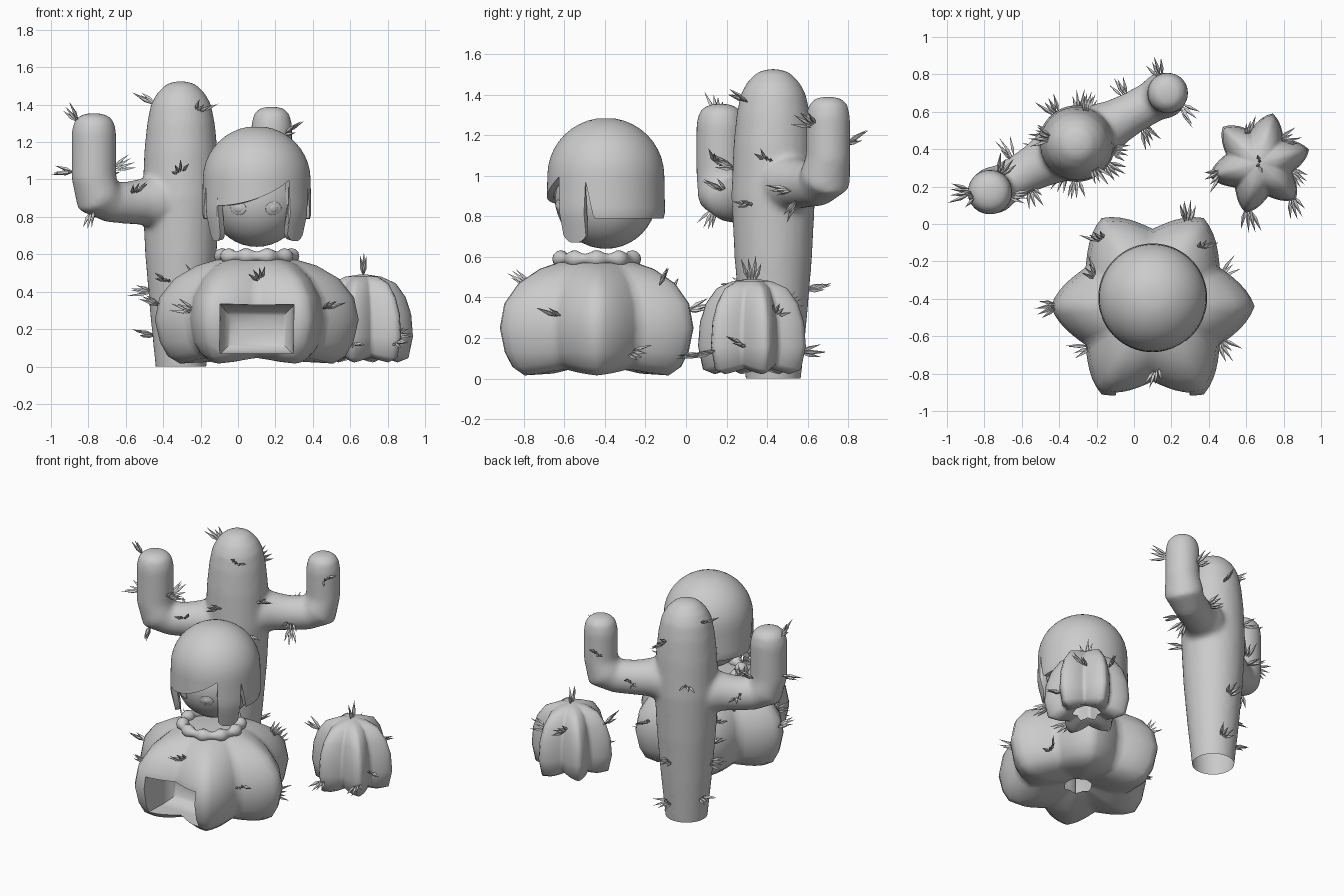
import bpy, bmesh, math, random
from mathutils import Vector
from mathutils.bvhtree import BVHTree

if "Cube" in bpy.data.objects:
    bpy.data.objects.remove(bpy.data.objects["Cube"])

random.seed(4)
GREY = bpy.data.materials.new("plain grey")
GREY.diffuse_color = (0.6, 0.6, 0.6, 1)
GREY.use_nodes = True
GREY.node_tree.nodes["Principled BSDF"].inputs["Base Color"].default_value = GREY.diffuse_color


def finish(name, bm, angle=40):
    """Turn a bmesh into a shaded object."""
    bmesh.ops.recalc_face_normals(bm, faces=bm.faces)
    me = bpy.data.meshes.new(name)
    bm.to_mesh(me)
    bm.free()
    me.materials.append(GREY)
    ob = bpy.data.objects.new(name, me)
    bpy.context.collection.objects.link(ob)
    shade(ob, angle)
    return ob


def shade(ob, angle):
    bpy.ops.object.select_all(action='DESELECT')
    ob.select_set(True)
    bpy.context.view_layer.objects.active = ob
    bpy.ops.object.shade_smooth_by_angle(angle=math.radians(angle))


def modify(ob, kind, **settings):
    """Add a modifier and apply it."""
    mod = ob.modifiers.new(kind.lower(), kind)
    for key, value in settings.items():
        setattr(mod, key, value)
    bpy.context.view_layer.objects.active = ob
    bpy.ops.object.modifier_apply(modifier=mod.name)


def open_foot(ob, test):
    """Remove the faces that close the underside."""
    bm = bmesh.new()
    bm.from_mesh(ob.data)
    bmesh.ops.delete(bm, geom=[f for f in bm.faces if test(f)], context='FACES')
    bm.to_mesh(ob.data)
    bm.free()


def skin(bm, rings, cap_start=True, cap_end=True):
    """Bridge rings of points into a closed-around surface."""
    vs = [[bm.verts.new(p) for p in r] for r in rings]
    n = len(vs[0])
    for a, b in zip(vs, vs[1:]):
        for i in range(n):
            bm.faces.new((a[i], a[(i + 1) % n], b[(i + 1) % n], b[i]))
    if cap_start:
        bm.faces.new(vs[0])
    if cap_end:
        bm.faces.new(vs[-1])


def tube(name, origin, heading, path):
    """Round tube in a vertical plane; path holds (distance, z, radius)."""
    h = Vector((math.cos(heading), math.sin(heading), 0))
    side, up = Vector((-h.y, h.x, 0)), Vector((0, 0, 1))
    rings = []
    for i, (d, z, r) in enumerate(path):
        a, b = path[max(i - 1, 0)], path[min(i + 1, len(path) - 1)]
        t = Vector((b[0] - a[0], b[1] - a[1])).normalized()
        across = h * t.y - up * t.x
        c = Vector((origin[0], origin[1], 0)) + h * d + up * z
        rings.append([c + r * (math.cos(k * math.tau / 24) * across + math.sin(k * math.tau / 24) * side)
                      for k in range(24)])
    bm = bmesh.new()
    skin(bm, rings)
    return finish(name, bm, 60)


def lobed(name, centre, profile, phase, depth, lift):
    """Six-ribbed body; profile holds (radius, z, rib strength)."""
    rings = []
    for r, z, k in profile:
        ring = []
        for i in range(72):
            a = i * math.tau / 72
            tri = abs(((i / 12 + 0.5) % 1) - 0.5) * 2
            f = 0.75 * tri + 0.25 * (1 - math.cos(6 * a)) / 2
            q = r * (1 - depth * k * f)
            ring.append((centre[0] + q * math.cos(a + phase), centre[1] + q * math.sin(a + phase),
                         z + (lift * f * k if z < 0.1 else 0)))
        rings.append(ring)
    bm = bmesh.new()
    skin(bm, rings)
    return finish(name, bm, 80)


def spines(name, body, centre, spots):
    """Fans of spikes on a body at (angle, height, upward lean); height None means the crown."""
    tree = BVHTree.FromObject(body, bpy.context.evaluated_depsgraph_get())
    bm = bmesh.new()
    for deg, z, lean in spots:
        a = math.radians(deg)
        out = Vector((math.cos(a), math.sin(a), 0))
        c = Vector((centre[0], centre[1], z or 0))
        start, ray = (c + Vector((0, 0, 3)), Vector((0, 0, -1))) if z is None else (c + out * 0.6, -out)
        hit, nor = tree.ray_cast(start, ray)[:2]
        if hit is None:
            continue
        aim = nor if z is None else (nor + out * 0.3 + Vector((0, 0, lean))).normalized()
        u = Vector((-out.y, out.x, 0))
        turn = random.uniform(-0.8, 0.8) if z else 0
        u = (u * math.cos(turn) + aim.cross(u) * math.sin(turn)).normalized()
        v = aim.cross(u).normalized()
        for s in (-1.5, -0.5, 0.5, 1.5):
            d = (aim + u * s * 0.24 + v * random.uniform(-0.2, 0.2)).normalized()
            p = hit + u * s * 0.01 - aim * 0.01
            w = d.cross(v).normalized()
            x = d.cross(w)
            L = random.uniform(0.09, 0.135)
            mid = [bm.verts.new(p + d * L * 0.4 + 0.011 * e) for e in (w, x, -w, -x)]
            base, tip = bm.verts.new(p), bm.verts.new(p + d * L)
            for i in range(4):
                bm.faces.new((mid[i], mid[(i + 1) % 4], tip))
                bm.faces.new((mid[(i + 1) % 4], mid[i], base))
    finish(name, bm, 10)


# Tall cactus: trunk and two bent arms blended into one skin, open at the foot
T = (-0.305, 0.43)
cactus = tube("tall_cactus", T, 0, [(0, -0.06, 0.13), (0, 0, 0.137), (0, 0.3, 0.167), (0, 0.6, 0.192), (0, 0.9, 0.207),
              (0, 1.15, 0.197), (0, 1.3, 0.182), (0, 1.4, 0.162), (0, 1.46, 0.13), (0, 1.51, 0.08), (0, 1.527, 0.02)])


def arm(name, heading, reach, low, top, r):
    return tube(name, T, heading, [(0.05, low, 0.15), (0.18, low, 0.14), (0.25, low, 0.122), (0.33, low - 0.005, 0.113),
                (reach - 0.1, low, 0.11), (reach - 0.025, low + 0.03, 0.128), (reach, low + 0.13, r),
                (reach, top - 0.1, r), (reach, top - 0.04, r * 0.88), (reach, top - 0.01, r * 0.6), (reach, top, r * 0.2)])


for piece in (arm("left_arm", math.radians(209.2), 0.533, 0.88, 1.355, 0.12),
              arm("right_arm", math.radians(29.1), 0.555, 0.96, 1.39, 0.11)):
    modify(cactus, 'BOOLEAN', operation='UNION', solver='EXACT', object=piece)
    bpy.data.objects.remove(piece)
modify(cactus, 'REMESH', mode='VOXEL', voxel_size=0.015)
modify(cactus, 'SMOOTH', factor=0.5, iterations=12)
# level and open the foot
bm = bmesh.new()
bm.from_mesh(cactus.data)
bmesh.ops.bisect_plane(bm, geom=bm.verts[:] + bm.edges[:] + bm.faces[:], plane_co=(0, 0, 0), plane_no=(0, 0, 1),
                       clear_inner=True)
bm.to_mesh(cactus.data)
bm.free()
shade(cactus, 60)
spines("trunk_spines", cactus, T, [(170, 1.41, 0.4), (305, 1.37, 0.4), (268, 1.04, 0.5), (165, 0.17, 0.1),
       (190, 0.4, 0.2), (245, 0.46, 0.4), (75, 1.27, 0.2), (325, 0.86, 0.1), (85, 0.44, 0.2), (75, 0.13, 0.1),
       (125, 1.0, 0.2), (350, 1.08, 0.4)])
spines("left_arm_spines", cactus, (-0.77, 0.17), [(190, 1.32, 0.8), (180, 1.04, 0.1), (250, 0.82, -0.5),
       (350, 1.06, 0.4), (60, 1.02, 0.5)])
spines("left_branch_spines", cactus, (-0.6, 0.265), [(300, 0.93, 0.1), (120, 0.9, 0.1)])
spines("right_arm_spines", cactus, (0.18, 0.70), [(115, 1.16, 0.5), (315, 1.25, 0.6)])
spines("right_branch_spines", cactus, (0.0, 0.6), [(300, 0.93, 0.1), (300, 0.87, -0.7), (120, 0.97, 0.1)])

# Small ribbed cactus
S = (0.67, 0.325)
small = lobed("small_cactus", S, [(0.09, 0.06, 0.5), (0.19, 0.022, 0.9), (0.25, 0.045, 1), (0.275, 0.16, 1),
              (0.265, 0.28, 1), (0.235, 0.37, 1), (0.18, 0.445, 0.9), (0.1, 0.48, 0.6), (0.02, 0.492, 0)],
              math.radians(15), 0.33, 0.03)
spines("small_cactus_spines", small, S, [(0, None, 0), (110, 0.36, 0.3), (45, 0.32, 0.3), (195, 0.38, 0.3),
       (257, 0.12, 0.1), (312, 0.13, 0.1), (345, 0.17, 0.1)])
open_foot(small, lambda f: len(f.verts) > 20 and f.normal.z < 0)

# Broad ribbed body with a rounded hollow cut into the front
B = (0.1, -0.44)
body = lobed("ribbed_body", B, [(0.09, 0.07, 0.3), (0.25, 0.025, 0.9), (0.41, 0.016, 1), (0.475, 0.055, 1),
             (0.517, 0.13, 1), (0.545, 0.25, 1), (0.52, 0.37, 1), (0.44, 0.47, 1), (0.32, 0.54, 0.8), (0.2, 0.575, 0.4),
             (0.13, 0.585, 0)], 0, 0.24, 0.03)
spines("body_spines", body, B, [(128, 0.42, 0.5), (152, 0.45, 0.4), (180, 0.33, 0.2), (212, 0.3, 0.3),
       (273, 0.47, 0.3), (332, 0.31, 0.4), (25, 0.13, 0), (68, 0.34, 0.3), (50, 0.47, 0.5)])
bm = bmesh.new()
bmesh.ops.create_cube(bm, size=1)
for v in bm.verts:
    back = v.co.y > 0
    v.co = Vector((0.1 + v.co.x * (0.38 if back else 0.41), -0.62 if back else -1.1,
                   0.07 if v.co.z < 0 else (0.32 if back else 0.345)))
bmesh.ops.bevel(bm, geom=[e for e in bm.edges if all(v.co.y > -0.7 for v in e.verts)],
                offset=0.11, segments=8, profile=0.5, affect='EDGES')
cutter = finish("doorway_cutter", bm)
cutter.hide_render = True
modify(body, 'BOOLEAN', operation='DIFFERENCE', solver='EXACT', object=cutter)
bpy.data.objects.remove(cutter)
open_foot(body, lambda f: len(f.verts) > 40 and f.normal.z < 0)
shade(body, 50)

# Beaded collar
rings = []
for i in range(80):
    a = i * math.tau / 80
    m = 0.034 + 0.009 * math.cos(10 * a)
    rings.append([(B[0] + (0.185 + m * math.cos(b)) * math.cos(a), B[1] + (0.185 + m * math.cos(b)) * math.sin(a),
                   0.59 + m * math.sin(b)) for b in (k * math.tau / 12 for k in range(12))])
bm = bmesh.new()
skin(bm, rings + rings[:1], False, False)
bmesh.ops.remove_doubles(bm, verts=bm.verts, dist=1e-5)
finish("collar", bm, 60)


# Head and eyes
def ball(name, centre, scale, normal=Vector((0, 0, 1))):
    bm = bmesh.new()
    bmesh.ops.create_uvsphere(bm, u_segments=32, v_segments=20, radius=1)
    rot = normal.to_track_quat('Z', 'Y')
    for v in bm.verts:
        v.co = Vector(centre) + rot @ Vector([c * s for c, s in zip(v.co, scale)])
    return finish(name, bm, 60)


H = Vector((0.1, -0.395, 0.895))
ball("head", H, (0.252, 0.252, 0.255))
for label, x in (("left", -0.098), ("right", 0.09)):
    n = Vector((x, -math.sqrt(0.252 ** 2 - x * x - 0.0025), -0.05)).normalized()
    ball(label + "_eye", H + n * 0.251, (0.045, 0.036, 0.008), n)
    ball(label + "_pupil", H + n * 0.254, (0.026, 0.022, 0.009), n)


# Bobbed hair: dome with a slanted fringe, two front locks and a straight back
def hem(deg):
    a, inner = abs(deg), 47 if deg < 0 else 38
    if a < inner:
        return 0.86 + 0.14 * ((deg + 47) / 85) ** 2.2
    if a <= 69:
        return 0.67 + 0.04 * abs((a - (inner + 69) / 2) / ((69 - inner) / 2)) ** 3
    return 0.97 - 0.18 * max(a - 70, 0) / 8 if a < 78 else 0.79


rings = []
for k in range(1, 19):
    ring = []
    for i in range(240):
        deg = i * 1.5 - 180 + 0.75
        t = min(k, 10) / 10 * math.pi / 2
        r, z = 0.288 * math.sin(t), 1.0 + 0.285 * math.cos(t)
        if k > 10:
            z = 1.0 + (hem(deg) - 1.0) * (k - 10) / 8
            r = 0.288 + 0.02 * (1.0 - z) - 0.25 * max(0.82 - z, 0)
        a = math.radians(deg)
        ring.append((H.x + r * math.sin(a), H.y - r * math.cos(a), z))
    rings.append(ring)
bm = bmesh.new()
skin(bm, rings, True, False)
hair = finish("hair", bm, 60)
modify(hair, 'SOLIDIFY', thickness=0.035, offset=-1)
shade(hair, 50)
